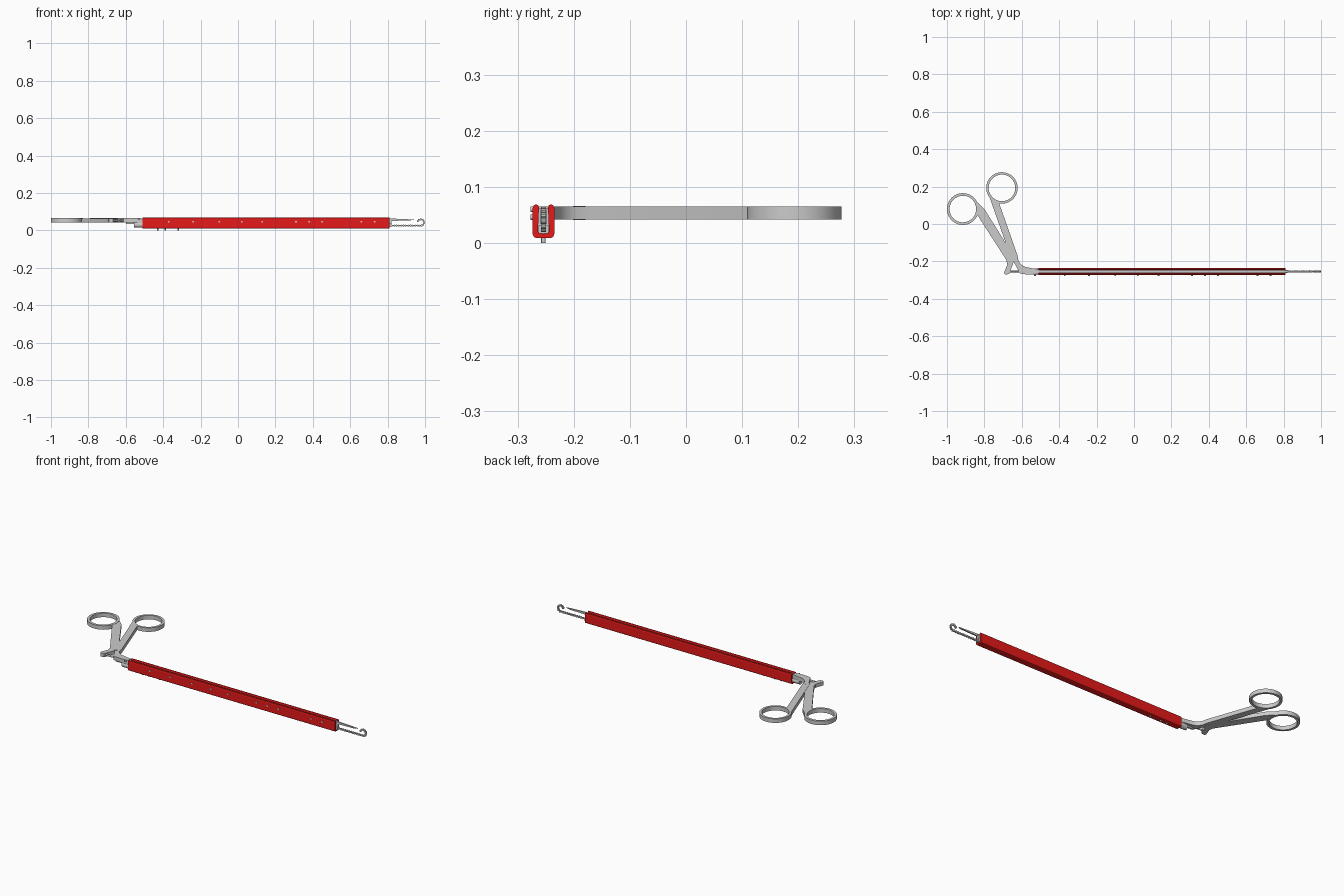
import bpy, bmesh, math
from mathutils import Vector

if "Cube" in bpy.data.objects:
    bpy.data.objects.remove(bpy.data.objects["Cube"])

CY = -0.254  # centre line of the shaft

red = bpy.data.materials.new("red")
red.diffuse_color = (0.8, 0.01, 0.01, 1)
red.use_nodes = True
red.node_tree.nodes["Principled BSDF"].inputs["Base Color"].default_value = red.diffuse_color


def finish(name, bm, mat=None, smooth=False):
    bmesh.ops.recalc_face_normals(bm, faces=bm.faces)
    me = bpy.data.meshes.new(name)
    bm.to_mesh(me)
    bm.free()
    ob = bpy.data.objects.new(name, me)
    bpy.context.collection.objects.link(ob)
    if mat:
        me.materials.append(mat)
    if smooth:
        bpy.ops.object.select_all(action='DESELECT')
        ob.select_set(True)
        bpy.context.view_layer.objects.active = ob
        bpy.ops.object.shade_smooth_by_angle(angle=math.radians(35))
    return ob


def prism(name, pts, vec, mat=None, smooth=False):
    """Extrude a closed outline along a vector."""
    bm = bmesh.new()
    f = bm.faces.new([bm.verts.new(p) for p in pts])
    r = bmesh.ops.extrude_face_region(bm, geom=[f])
    bmesh.ops.translate(bm, vec=vec, verts=[v for v in r["geom"] if isinstance(v, bmesh.types.BMVert)])
    return finish(name, bm, mat, smooth)


def plate(name, pts, z0, z1):
    return prism(name, [(x, y, z0) for x, y in pts], (0, 0, z1 - z0), smooth=True)


def box(name, x0, x1, y0, y1, z0, z1):
    return prism(name, [(x0, y0, z0), (x1, y0, z0), (x1, y1, z0), (x0, y1, z0)], (0, 0, z1 - z0))


def cylinders(name, centres, r, depth, axis, seg=12):
    """Several equal cylinders in one object."""
    bm = bmesh.new()
    rot = Vector((0, 0, 1)).rotation_difference(Vector(axis)).to_matrix().to_4x4()
    for c in centres:
        m = rot.copy()
        m.translation = c
        bmesh.ops.create_cone(bm, cap_ends=True, segments=seg, radius1=r, radius2=r, depth=depth, matrix=m)
    return finish(name, bm, smooth=True)


def ring(name, cx, cy, ro, ri, z0, z1, n=64):
    """Flat finger ring with a rectangular section."""
    bm = bmesh.new()
    loops = []
    for i in range(n):
        a = 2 * math.pi * i / n
        loops.append([bm.verts.new((cx + r * math.cos(a), cy + r * math.sin(a), z))
                      for r, z in ((ro, z0), (ro, z1), (ri, z1), (ri, z0))])
    for i in range(n):
        a, b = loops[i], loops[(i + 1) % n]
        for k in range(4):
            bm.faces.new((a[k], b[k], b[(k + 1) % 4], a[(k + 1) % 4]))
    return finish(name, bm, smooth=True)


# Red channel: U section, open at the top, rounded outer corners
half = [(0.0, 0.009), (0.013, 0.009), (0.017, 0.011), (0.0193, 0.016), (0.0193, 0.062),
        (0.0175, 0.067), (0.014, 0.069), (0.010, 0.068), (0.008, 0.064), (0.010, 0.020), (0.0, 0.016)]
outline = half + [(-y, z) for y, z in half[-2:0:-1]]
prism("shaft_channel", [(-0.51, CY + y, z) for y, z in outline], (1.32, 0, 0), red)

# Inner rods running through the channel
box("inner_lower_bar", -0.53, 0.82, CY - 0.009, CY + 0.009, 0.017, 0.032)
box("inner_upper_rod", -0.60, 0.82, CY - 0.005, CY + 0.005, 0.034, 0.060)

# Studs along the front side and the bottom
cylinders("side_studs", [(x, CY - 0.020, 0.046) for x in
                         (-0.37, -0.24, -0.10, 0.02, 0.13, 0.31, 0.38, 0.45, 0.66, 0.73)], 0.005, 0.006, (0, 1, 0))
cylinders("bottom_studs", [(x, CY, 0.006) for x in (-0.43, -0.39, -0.32)], 0.004, 0.012, (0, 0, 1))

# Collar between handle and channel
cylinders("collar", [(-0.53, CY, 0.030)], 0.016, 0.05, (1, 0, 0), 24)
box("collar_block", -0.54, -0.505, CY - 0.012, CY + 0.012, 0.03, 0.062)
cylinders("collar_pin", [(-0.53, CY - 0.010, 0.060)], 0.005, 0.026, (0, 1, 0))

# Finger rings
Z0, Z1 = 0.042, 0.065
ring("moving_finger_ring", -0.915, 0.080, 0.085, 0.071, Z0, Z1)
ring("fixed_finger_ring", -0.706, 0.193, 0.084, 0.071, Z0, Z1)

# Fixed handle: arm from the upper ring bending into the shaft
plate("fixed_handle", [(-0.775, 0.150), (-0.735, 0.116), (-0.722, 0.114), (-0.622, -0.170), (-0.618, -0.195),
                       (-0.605, -0.215), (-0.585, -0.228), (-0.555, -0.235), (-0.515, -0.241), (-0.515, -0.267),
                       (-0.555, -0.270), (-0.595, -0.268), (-0.612, -0.262), (-0.630, -0.225), (-0.658, -0.180)],
      Z0, Z1)

# Moving handle: arm from the lower ring, with a short lever below the pivot
plate("moving_handle", [(-0.842, 0.120), (-0.832, 0.085), (-0.842, 0.055), (-0.684, -0.190), (-0.677, -0.215),
                        (-0.695, -0.262), (-0.690, -0.270), (-0.668, -0.268), (-0.644, -0.205), (-0.634, -0.185),
                        (-0.650, -0.160), (-0.800, 0.080)], Z0 + 0.001, Z1 - 0.001)
cylinders("pivot_screw", [(-0.642, -0.190, 0.0535)], 0.011, 0.0245, (0, 0, 1), 20)
cylinders("pull_rod", [(-0.64, CY, 0.053)], 0.005, 0.09, (1, 0, 0))

# Upper jaw: slim blade tapering toward the tip
prism("upper_jaw", [(0.80, CY - 0.004, 0.050), (0.92, CY - 0.004, 0.053), (0.942, CY - 0.004, 0.057),
                    (0.90, CY - 0.004, 0.060), (0.80, CY - 0.004, 0.064)], (0, 0.008, 0))

# Lower jaw: row of small links ending in an upward hook
path = [(0.81 + 0.0125 * i, 0.025) for i in range(14)]
for i in range(8):
    a = math.radians(-75 + 33 * i)
    path.append((0.977 + 0.0175 * math.cos(a), 0.042 + 0.0175 * math.sin(a)))
cylinders("lower_jaw_links", [(x, CY, z) for x, z in path], 0.0055, 0.009, (0, 1, 0), 10)
box("lower_jaw_strip", 0.80, 0.977, CY - 0.002, CY + 0.002, 0.022, 0.028)
